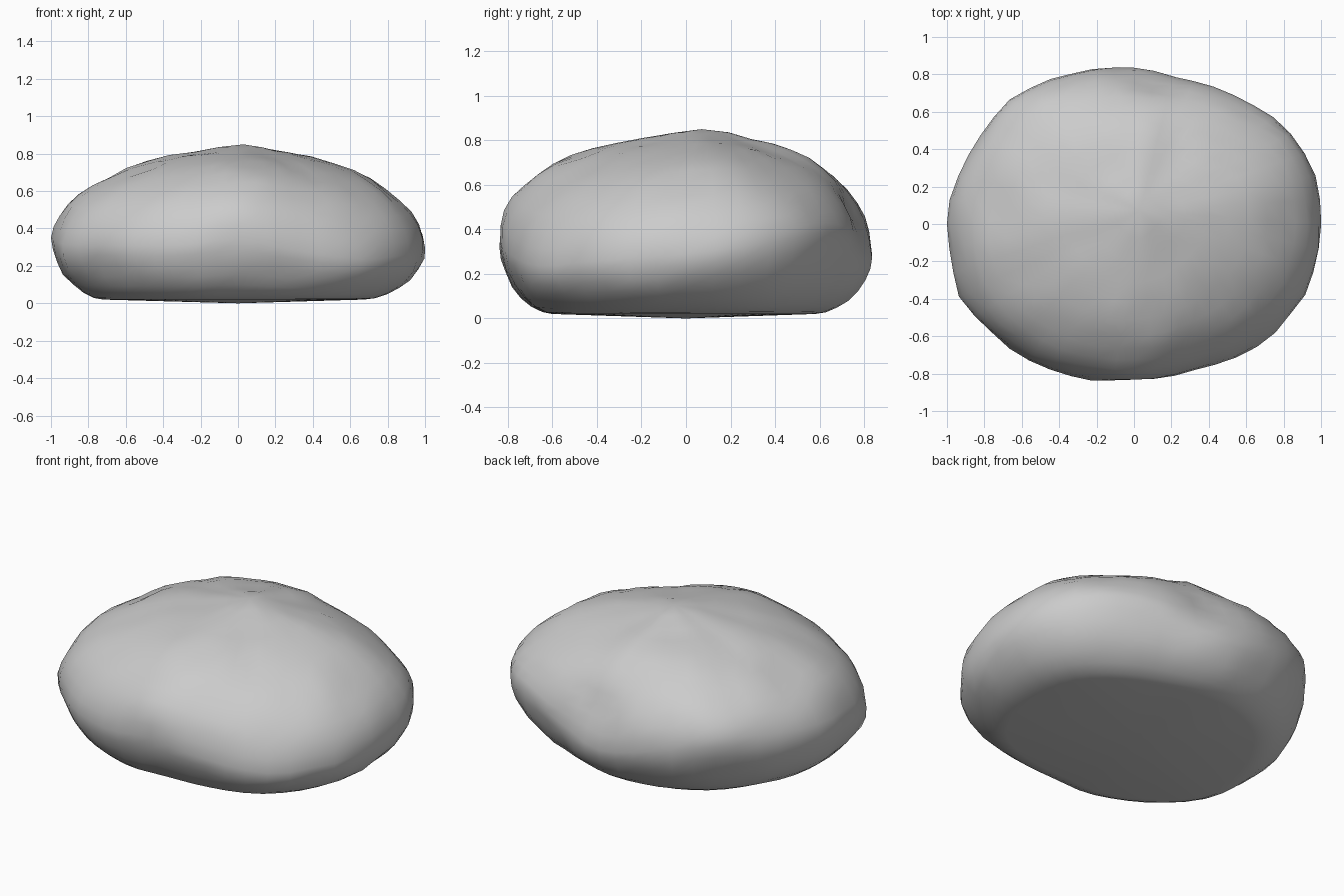
import bpy
import bmesh
from math import sin, cos, pi, tau
from mathutils import Vector, noise

cube = bpy.data.objects.get("Cube")
if cube:
    bpy.data.objects.remove(cube)

SEGMENTS, LOWER, UPPER = 48, 7, 12
SHOULDER, PEAK, RIM = 0.82, 0.03, 0.02
APEX = Vector((0.03, 0.07, 0))

# Values around the boulder, counter-clockwise from +x
OUTLINE = [1, .99, .9, .83, .835, .87, .93, .96, 1, .99, .94, .88, .835, .85, .92, .985]
WIDEST_Z = [.29, .34, .39, .33, .27, .34, .4, .37, .35, .32, .31, .31, .34, .28, .24, .26]
BASE = [.67, .68, .68, .68, .69, .7, .7, .7, .71, .76, .74, .73, .71, .73, .75, .71]
ROUNDNESS = [1.95, 1.75, 2.2, 1.95, 2, 2, 2.25, 1.95]

# Hollows (positive depth) and swellings: centre, radius, depth
DENTS = [((.1, .8, .5), .3, .04), ((-.74, .08, .66), .25, .03),
         ((-.93, -.1, .42), .16, .02), ((.3, -.8, .22), .2, .02),
         ((-.92, -.36, .24), .2, -.025), ((.7, -.6, .2), .2, -.02)]


def around(values, turn):
    """Smooth cyclic interpolation of values at a fraction of a turn."""
    n = len(values)
    i, f = divmod(turn * n, 1)
    i = int(i)
    a, b, c, d = (values[(i + k) % n] for k in (-1, 0, 1, 2))
    return b + f / 2 * (c - a + f * (2*a - 5*b + 4*c - d + f * (3*(b - c) + d - a)))


def profile(ring, turn):
    """Radius fraction and height of a ring at a fraction of a turn."""
    wide = around(WIDEST_Z, turn)
    if ring <= LOWER:
        t, base, e = ring / LOWER * pi / 2, around(BASE, turn), 1.12
        return base + (1 - base) * sin(t) ** e, wide - (wide - RIM) * max(cos(t), 0) ** e
    t = (ring - LOWER) / UPPER * pi / 2
    e = 2 / around(ROUNDNESS, turn)
    r = cos(t) ** e
    return r, wide + (SHOULDER - wide) * sin(t) ** e + PEAK * max(0, 1 - r * 4)


def weather(p):
    """Hollow out dents and roughen the stone, leaving the base flat."""
    out = Vector((p.x, p.y, (p.z - .4) * 2)).normalized()
    fade = min(max((p.z - .03) / .1, 0), 1)
    push = .011 * noise.noise(p * 3.2) + .012 * noise.noise(p * 7)
    for centre, radius, depth in DENTS:
        near = max(0, 1 - (p - Vector(centre)).length / radius)
        push -= depth * near * near * (3 - 2 * near)
    return p + out * push * fade


# Boulder body: rings from the base rim to the crown
bm = bmesh.new()
rings = []
for ring in range(LOWER + UPPER):
    row = []
    for s in range(SEGMENTS):
        turn = s / SEGMENTS
        r, z = profile(ring, turn)
        reach = r * around(OUTLINE, turn)
        p = Vector((cos(tau * turn) * reach, sin(tau * turn) * reach, z))
        row.append(bm.verts.new(weather(p + APEX * (1 - r) * (ring > LOWER))))
    rings.append(row)
bottom = bm.verts.new((0, 0, 0))
crown = bm.verts.new(APEX + Vector((0, 0, SHOULDER + PEAK)))
for s in range(SEGMENTS):
    n = (s + 1) % SEGMENTS
    bm.faces.new((bottom, rings[0][n], rings[0][s]))
    bm.faces.new((crown, rings[-1][s], rings[-1][n]))
    for a, b in zip(rings, rings[1:]):
        bm.faces.new((a[s], a[n], b[n], b[s]))

mesh = bpy.data.meshes.new("boulder")
bm.to_mesh(mesh)
bm.free()
mesh.shade_smooth()
boulder = bpy.data.objects.new("boulder", mesh)
bpy.context.collection.objects.link(boulder)

# Stone colour
stone = bpy.data.materials.new("grey stone")
stone.use_nodes = True
colour = (.6, .6, .6, 1)
stone.diffuse_color = colour
stone.node_tree.nodes["Principled BSDF"].inputs["Base Color"].default_value = colour
mesh.materials.append(stone)
